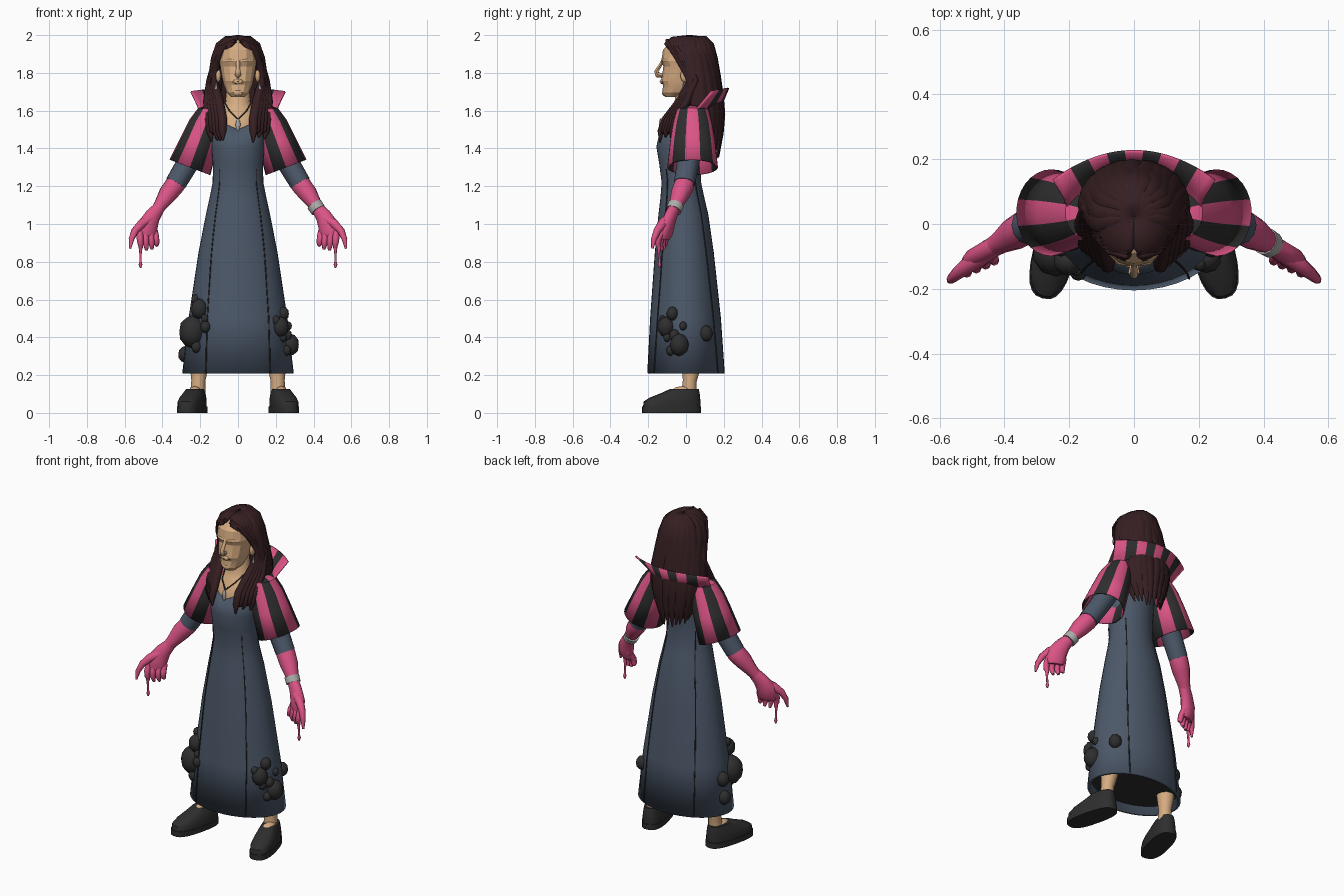
import bpy, bmesh, math, random
from mathutils import Vector, Matrix

random.seed(4)
cube = bpy.data.objects.get("Cube")
if cube:
    bpy.data.objects.remove(cube)


def material(name, r, g, b):
    color = [((c / 255 + .055) / 1.055) ** 2.4 for c in (r, g, b)] + [1]
    m = bpy.data.materials.new(name)
    m.use_nodes = True
    m.diffuse_color = color
    m.node_tree.nodes["Principled BSDF"].inputs["Base Color"].default_value = color
    return m


SKIN = material("tan skin", 214, 172, 130)
HAIR = material("dark brown hair", 54, 31, 34)
DRESS = material("slate blue cloth", 76, 88, 105)
PINK = material("pink cloth", 219, 84, 134)
BLACK = material("charcoal", 46, 46, 46)
SILVER = material("silver", 172, 172, 170)
LIP = material("dark line", 95, 62, 50)


def finish(name, bm, mats, smooth=40):
    mesh = bpy.data.meshes.new(name)
    bm.to_mesh(mesh)
    bm.free()
    for m in mats:
        mesh.materials.append(m)
    ob = bpy.data.objects.new(name, mesh)
    bpy.context.collection.objects.link(ob)
    bpy.ops.object.select_all(action='DESELECT')
    ob.select_set(True)
    bpy.context.view_layer.objects.active = ob
    if smooth:
        bpy.ops.object.shade_smooth_by_angle(angle=math.radians(smooth))
    return ob


def loft(name, rings, mats, closed=True, caps=True, stripe=0, smooth=40, thick=0, offset=0):
    """Skin a list of point rings; stripe = faces per colour band."""
    bm = bmesh.new()
    rows = [[bm.verts.new(p) for p in ring] for ring in rings]
    n = len(rows[0])
    for lo, hi in zip(rows, rows[1:]):
        for i in range(n if closed else n - 1):
            j = (i + 1) % n
            f = bm.faces.new((lo[i], lo[j], hi[j], hi[i]))
            if stripe:
                f.material_index = (i // stripe) % 2
    if caps:
        bm.faces.new(rows[0][::-1])
        bm.faces.new(rows[-1])
        bmesh.ops.recalc_face_normals(bm, faces=bm.faces)
    ob = finish(name, bm, mats, smooth)
    if thick:
        mod = ob.modifiers.new("thickness", 'SOLIDIFY')
        mod.thickness, mod.offset = thick, offset
    return ob


def tube(name, rows, mat, side=(1, 0, 0), n=10):
    """Rows of (x, y, z, wide radius, thin radius), swept along their path."""
    pts = [Vector(r[:3]) for r in rows]
    rings = []
    for k, r in enumerate(rows):
        t = (pts[min(k + 1, len(pts) - 1)] - pts[max(k - 1, 0)]).normalized()
        u = Vector(side)
        u = (u - t * u.dot(t)).normalized()
        v = t.cross(u)
        rings.append([pts[k] + u * r[3] * math.cos(a) + v * r[-1] * math.sin(a)
                      for a in (math.tau * i / n for i in range(n))])
    return loft(name, rings, [mat], smooth=60)


def ball(name, loc, scale, mat, smooth=60, detail=2):
    bm = bmesh.new()
    bmesh.ops.create_icosphere(bm, subdivisions=detail, radius=1)
    bmesh.ops.transform(bm, matrix=Matrix.Translation(loc) @ Matrix.Diagonal((*scale, 1)), verts=bm.verts)
    return finish(name, bm, [mat], smooth)


def oval(z, rx, front, back, n=40, power=1):
    def p(c):
        return math.copysign(abs(c) ** power, c)
    mid, ry = (front + back) / 2, (back - front) / 2
    return [Vector((rx * p(math.sin(a)), mid - ry * p(math.cos(a)), z))
            for a in (math.tau * i / n for i in range(n))]


# Dress: flared body, neckline, seams and dark lining
BODY = [(.21, .295, -.205, .205), (.5, .262, -.19, .185), (.85, .209, -.165, .147),
        (1.05, .17, -.146, .118), (1.14, .15, -.135, .097), (1.22, .134, -.129, .08),
        (1.32, .133, -.142, .078), (1.41, .14, -.157, .085), (1.5, .13, -.135, .09)]


def on_dress(z, deg, grow=1.0):
    for lo, hi in zip(BODY, BODY[1:]):
        if z <= hi[0]:
            f = (z - lo[0]) / (hi[0] - lo[0])
            rx, front, back = [a + (b - a) * f for a, b in zip(lo[1:], hi[1:])]
            break
    a = math.radians(deg)
    return Vector((rx * grow * math.sin(a), (front + back) / 2 - (back - front) / 2 * grow * math.cos(a), z))


rings = [oval(*row) for row in BODY]
for p in rings[-1]:
    p.z += .035 * min(1, abs(p.x) / .08)
loft("dress", rings, [DRESS], caps=False, thick=.016, offset=-1)
loft("dress_lining", [oval(.26, .272, -.186, .186), oval(.27, .27, -.185, .185)], [BLACK])
for s in (-1, 1):
    for label, low, high in (("front", 35, 48), ("back", 145, 132)):
        path = [on_dress(z, s * (low + (high - low) * (z - .21) / 1.2), 1.006)
                for z in (.212 + k * .06 for k in range(19))]
        tube(label + "_seam", [(*p, .0035) for p in path], BLACK, n=6)

# Growths on the skirt
GROWTHS = [(.455, 57, .05), (.36, 80, .055), (.525, 68, .034), (.4, 60, .024), (.33, 66, .026), (.46, 86, .022),
           (.49, 50, .024), (.42, 124, .04), (.41, 72, .03), (.43, -63, .08), (.55, -53, .05), (.455, -40, .03),
           (.6, -66, .025), (.35, -52, .03), (.5, -42, .022), (.42, -98, .042), (.31, -98, .04)]
for z, deg, r in GROWTHS:
    ball("skirt_growth", on_dress(z, deg), (r * .92, r * .92, r * 1.1), BLACK)

# Chest, neck and head
loft("chest_and_neck", [oval(*r, n=20) for r in (
    (1.44, .12, -.13, .075), (1.52, .125, -.124, .08), (1.57, .115, -.105, .085), (1.61, .088, -.078, .08),
    (1.645, .066, -.06, .07), (1.76, .06, -.055, .07))], [SKIN])
loft("head", [oval(*r, n=14, power=.9) for r in (
    (1.672, .036, -.11, -.05), (1.695, .06, -.125, .01), (1.735, .076, -.122, .05), (1.757, .082, -.132, .07),
    (1.785, .088, -.126, .085), (1.835, .096, -.12, .1), (1.862, .1, -.131, .1), (1.92, .094, -.122, .1),
    (1.96, .07, -.09, .09), (1.985, .03, -.04, .05))], [SKIN], smooth=20)
tube("nose", [(0, -.122, 1.87, .009), (0, -.136, 1.84, .01), (0, -.158, 1.806, .013),
              (0, -.15, 1.79, .018), (0, -.125, 1.784, .012)], SKIN, n=6)
ball("chin", (0, -.108, 1.695), (.03, .02, .02), SKIN, 0)
ball("lips", (0, -.126, 1.754), (.028, .012, .014), SKIN, 0)
tube("mouth_line", [(-.03, -.123, 1.75, .002), (0, -.138, 1.754, .002), (.03, -.123, 1.75, .002)], LIP, (0, 0, 1), 6)
for s in (-1, 1):
    tube("brow", [(s * .012, -.125, 1.862, .006), (s * .045, -.119, 1.866, .009), (s * .075, -.09, 1.862, .006)],
         SKIN, (0, 0, 1), 6)
    ball("ear", (s * .104, -.008, 1.785), (.014, .022, .036), SKIN)
    tube("earring", [(s * .114, -.014, 1.75, .003), (s * .116, -.014, 1.72, .007),
                     (s * .116, -.014, 1.695, .01), (s * .116, -.014, 1.68, .003)], SILVER, n=6)
    tube("necklace_cord", [(s * .066, -.03, 1.635, .004), (s * .045, -.092, 1.6, .004),
                           (0, -.125, 1.555, .004)], BLACK, n=6)
ball("pendant", (0, -.135, 1.525), (.013, .008, .034), SILVER, 30)

# Hair: open shell (height, width, middle, depth, half angle) with strands over it
SHELL = [(1.995, .003, .02, .003, 180), (1.985, .065, .015, .09, 180), (1.95, .105, .01, .126, 166),
         (1.88, .128, .02, .133, 126), (1.78, .143, .04, .13, 103), (1.68, .16, .055, .13, 100),
         (1.58, .155, .07, .125, 98), (1.48, .13, .08, .11, 90), (1.41, .095, .095, .08, 75)]


def on_hair(row, deg, grow=1.0):
    z, rx, mid, ry, _ = row
    a = math.radians(deg)
    return (rx * grow * math.sin(a), mid + ry * grow * math.cos(a), z)


loft("hair_shell", [[on_hair(r, r[4] * (k / 12 - 1)) for k in range(25)] for r in SHELL], [HAIR],
     closed=False, caps=False, thick=.012, smooth=60)
for k in range(13):
    deg = (k - 6) * 15
    drop = random.uniform(-.03, .01) - .04 * math.cos(math.radians(deg))
    widths = (.006, .022, .032, .037, .038, .037, .033, .024, .004)
    rows = []
    for i, (row, w) in enumerate(zip(SHELL, widths)):
        x, y, z = on_hair(row, min(abs(deg), row[4]) * math.copysign(1, deg) + random.uniform(-3, 3), .985)
        rows.append((x, y, z + (drop if i > 7 else 0), w, w * .45))
    a = math.radians(deg)
    tube("hair_strand", rows, HAIR, (math.cos(a), -math.sin(a), 0), 8)
for s in (-1, 1):
    # Locks falling in front of the shoulders
    for k in range(5):
        f = k / 4
        end = 1.43 + random.uniform(0, .05)
        tube("front_lock", [
            (s * .015, -.1 + .05 * f, 1.97, .014, .009), (s * (.072 + .02 * f), -.082 + .05 * f, 1.938, .018, .013),
            (s * (.111 + .01 * f), -.035 + .05 * f, 1.86, .018, .014), (s * (.128 + .018 * f), .022 + .03 * f, 1.76, .022, .018),
            (s * (.1 + .06 * f), -.035 + .04 * f, 1.65, .025, .02), (s * (.082 + .07 * f), -.112 + .055 * f, 1.55, .025, .02),
            (s * (.082 + .065 * f), -.135 + .06 * f, 1.49, .02, .016), (s * (.08 + .06 * f), -.138 + .06 * f, end, .004)], HAIR, n=8)

# Striped shoulder capes and standing collar
CAPE = [(.11, 1.635, .02, 0, .02), (.14, 1.605, .07, .005, .08), (.17, 1.53, .085, .02, .1),
        (.203, 1.44, .092, .03, .115), (.255, 1.3, .105, .04, .13)]
for s in (-1, 1):
    rings = [[(s * (x + ax * math.cos(a)), .035 + b * math.sin(a), z + az * math.cos(a))
              for a in (math.tau * (i - 1.5) / 30 for i in range(30))] for x, z, ax, az, b in CAPE]
    loft("striped_cape", rings, [PINK, BLACK], caps=False, stripe=3, smooth=20, thick=.008)
COLLAR = [(.17, .165, .17, 1.56), (.2, .18, .15, 1.605), (.215, .195, .12, 1.65), (.25, .224, .09, 1.72)]
loft("striped_collar", [[(w * u, y - bend * u * u, z - .02 * u * u) for u in (k / 13.5 - 1 for k in range(28))]
                        for w, y, bend, z in COLLAR], [PINK, BLACK], closed=False, caps=False,
     stripe=3, smooth=20, thick=.01)

# Arms, gloves, hands, legs and shoes
FINGERS = [(.432, -.098, .89), (.458, -.11, .872), (.487, -.122, .866), (.516, -.135, .872)]
SHOE = [(.03, .064, -.16, .152), (.06, .064, -.155, .152), (.08, .06, -.125, .15),
        (.105, .052, -.06, .147), (.127, .044, -.01, .142)]
for s in (-1, 1):
    def arm(name, rows, mat, side=(1, 0, 0), n=12):
        return tube(name, [(s * r[0], *r[1:]) for r in rows], mat, (s * side[0], *side[1:]), n)

    arm("sleeve", [(.1, .03, 1.54, .05), (.17, .03, 1.49, .06), (.25, .015, 1.35, .06), (.33, -.008, 1.215, .056)], DRESS)
    arm("glove", [(.318, -.005, 1.235, .05), (.335, -.01, 1.205, .054), (.37, -.03, 1.16, .051),
                  (.41, -.055, 1.1, .036), (.428, -.066, 1.075, .033)], PINK)
    arm("palm", [(.415, -.06, 1.09, .032, .032), (.45, -.08, 1.045, .043, .032), (.478, -.1, .99, .057, .034),
                 (.482, -.108, .945, .056, .031), (.48, -.112, .92, .045, .02)], PINK, (1, -.4, .2))
    for x, y, z in FINGERS:
        arm("finger", [(.48 + (x - .474) * .9, y + .012, .965, .018), (x + .003, y - .01, .925, .018),
                       (x, y - .015, .895, .016), (x - .003, y - .005, z - .005, .008)], PINK, n=8)
    arm("thumb", [(.46, -.095, 1.03, .026), (.51, -.125, 1.0, .026), (.545, -.152, .965, .02),
                  (.564, -.17, .92, .015), (.571, -.178, .87, .006)], PINK, n=8)
    arm("drip", [(.516, -.145, .885, .011), (.516, -.143, .84, .006), (.516, -.14, .8, .006),
                 (.516, -.14, .785, .01), (.516, -.14, .768, .004)], PINK, n=8)
    arm("leg", [(.2, .035, .42, .056), (.205, .03, .25, .05), (.21, .02, .17, .037), (.213, .015, .08, .042)], SKIN)
    place = Matrix.Translation((s * .242, -.072, 0)) @ Matrix.Rotation(s * math.radians(14), 4, 'Z')
    ball("instep", place @ Vector((0, .055, .1)), (.038, .07, .042), SKIN)
    loft("shoe", [[place @ p for p in oval(*r, n=24, power=.8)] for r in SHOE], [BLACK])
    loft("shoe_sole", [[place @ p for p in oval(z, .066, -.163, .155, n=24, power=.75)] for z in (0, .033)], [BLACK])
tube("bracelet", [(.405, -.053, 1.102, .043), (.425, -.065, 1.072, .041)], SILVER, n=16)
